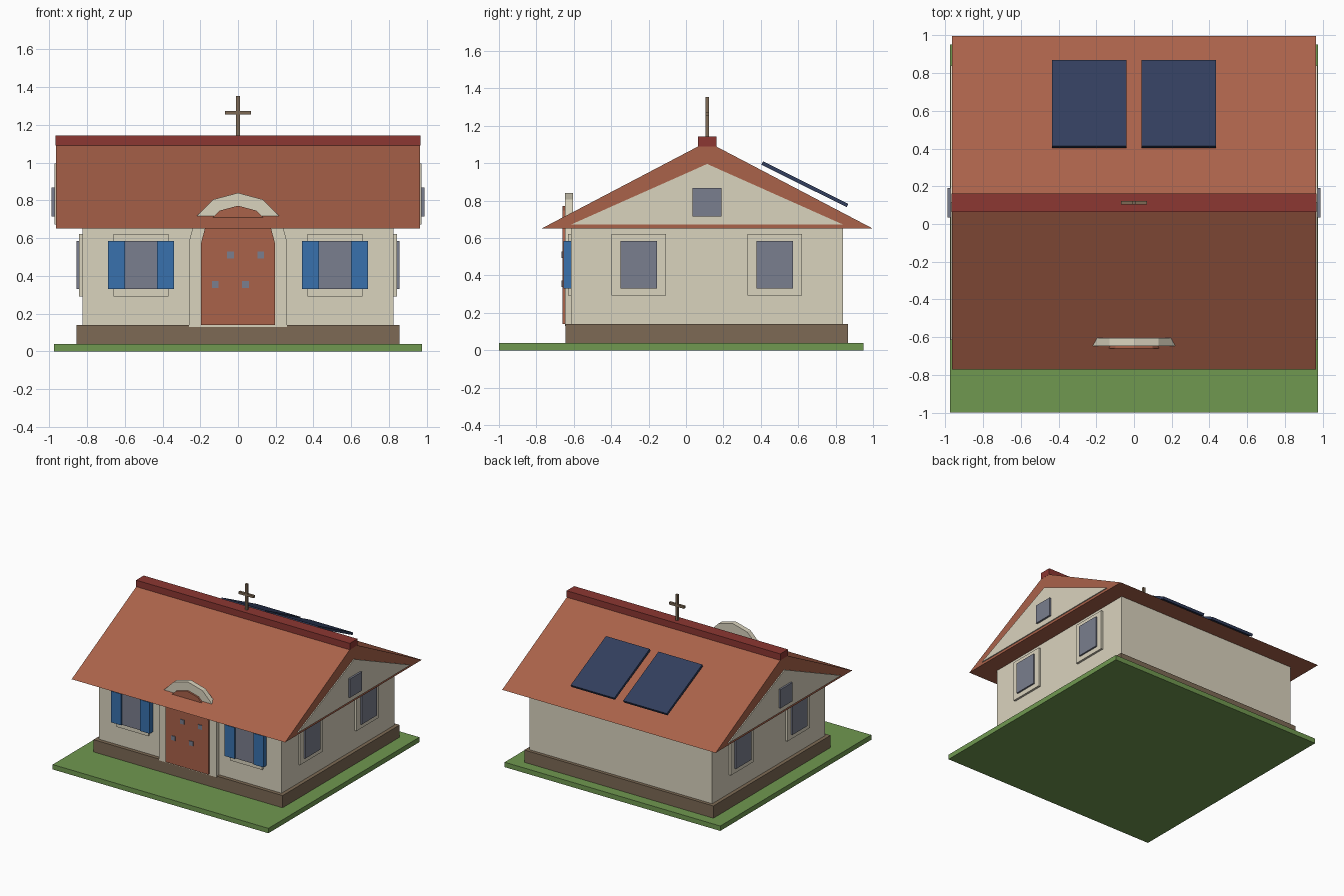
import bpy, bmesh, math
from mathutils import Vector

if "Cube" in bpy.data.objects:
    bpy.data.objects.remove(bpy.data.objects["Cube"])


def material(name, r, g, b):
    m = bpy.data.materials.new(name)
    lin = [((c / 255 + 0.055) / 1.055) ** 2.4 for c in (r, g, b)]
    m.diffuse_color = (*lin, 1)
    m.use_nodes = True
    m.node_tree.nodes["Principled BSDF"].inputs["Base Color"].default_value = m.diffuse_color
    return m


GRASS = material("grass green", 112, 152, 80)
STONE = material("stone brown", 125, 106, 85)
PLASTER = material("plaster cream", 218, 211, 190)
TILE = material("terracotta", 170, 98, 74)
RIDGE = material("ridge red", 140, 55, 50)
GLASS = material("window grey", 122, 126, 142)
BLUE = material("shutter blue", 56, 113, 174)
SOLAR = material("solar navy", 50, 62, 93)


def prism(name, profile, axis, lo, hi, mat):
    """Extrude a 2D profile along x (profile is y,z) or y (profile is x,z)."""
    bm = bmesh.new()
    rings = []
    for d in (lo, hi):
        rings.append([bm.verts.new((d, a, b) if axis == "x" else (a, d, b)) for a, b in profile])
    n = len(profile)
    for ring in rings:
        bm.faces.new(ring)
    for i in range(n):
        j = (i + 1) % n
        bm.faces.new((rings[0][i], rings[0][j], rings[1][j], rings[1][i]))
    bmesh.ops.recalc_face_normals(bm, faces=bm.faces)
    me = bpy.data.meshes.new(name)
    bm.to_mesh(me)
    bm.free()
    me.materials.append(mat)
    ob = bpy.data.objects.new(name, me)
    bpy.context.collection.objects.link(ob)
    return ob


def box(name, x, y, z, mat):
    rect = [(y[0], z[0]), (y[1], z[0]), (y[1], z[1]), (y[0], z[1])]
    return prism(name, rect, "x", x[0], x[1], mat)


def arch(r, base, spring):
    """Doorway outline with a six-sided half-round top."""
    top = [(r * math.cos(math.pi * i / 6), spring + r * math.sin(math.pi * i / 6)) for i in range(7)]
    return [(-r, base), (r, base)] + top


def span(c, w):
    return (c - w / 2, c + w / 2)


# ground, base and walls
box("lawn", (-0.975, 0.975), (-1.0, 0.95), (0, 0.04), GRASS)
box("plinth", (-0.855, 0.855), (-0.645, 0.867), (0.04, 0.14), STONE)
box("walls", (-0.825, 0.825), (-0.615, 0.84), (0.14, 0.66), PLASTER)

# solid roof and ridge cap
RIDGE_Y = 0.113
prism("roof", [(-0.77, 0.652), (0.996, 0.652), (RIDGE_Y, 1.115)], "x", -0.965, 0.965, TILE)
box("ridge_cap", (-0.966, 0.966), span(RIDGE_Y, 0.098), (1.09, 1.143), RIDGE)

# cross on the ridge
box("cross_post", (-0.01, 0.01), span(RIDGE_Y, 0.02), (1.14, 1.353), STONE)
box("cross_bar", (-0.068, 0.068), span(RIDGE_Y, 0.02), (1.256, 1.275), STONE)

# gables and side windows, mirrored left and right
for side, s in (("left", -1), ("right", 1)):
    prism(f"gable_{side}", [(-0.615, 0.672), (0.84, 0.672), (RIDGE_Y, 0.996)], "x", s * 0.95, s * 0.973, PLASTER)
    box(f"gable_window_{side}", (s * 0.96, s * 0.988), span(RIDGE_Y, 0.156), (0.715, 0.868), GLASS)
    for place, y in (("front", -0.253), ("back", 0.475)):
        box(f"side_frame_{side}_{place}", (s * 0.82, s * 0.842), span(y, 0.292), (0.292, 0.621), PLASTER)
        box(f"side_window_{side}_{place}", (s * 0.83, s * 0.855), span(y, 0.196), (0.33, 0.585), GLASS)

    # front window with shutters
    x = s * 0.514
    box(f"front_frame_{side}", span(x, 0.29), (-0.63, -0.61), (0.292, 0.621), PLASTER)
    box(f"front_window_{side}", span(x, 0.19), (-0.645, -0.62), (0.33, 0.585), GLASS)
    for t in (-1, 1):
        box(f"shutter_{side}_{'inner' if t == -s else 'outer'}", span(x + t * 0.13, 0.09),
            (-0.656, -0.612), (0.33, 0.585), BLUE)

# arched doorway with small panes
prism("door_surround", arch(0.26, 0.13, 0.58), "y", -0.646, -0.605, PLASTER)
prism("door", arch(0.195, 0.14, 0.577), "y", -0.66, -0.63, TILE)
for i, (x, z) in enumerate([(-0.04, 0.51), (0.12, 0.51), (-0.12, 0.355), (0.04, 0.355)]):
    box(f"door_pane_{i + 1}", span(x, 0.036), (-0.665, -0.656), span(z, 0.036), GLASS)

# solar panels floating parallel to the back slope
low, high = Vector((0.868, 0.783)), Vector((0.412, 1.01))
along = (low - high).normalized()
drop = Vector((along.y, -along.x)) * 0.02
for name, s in (("left", -1), ("right", 1)):
    prism(f"solar_panel_{name}", [low, high, high + drop, low + drop], "x", s * 0.04, s * 0.435, SOLAR)
